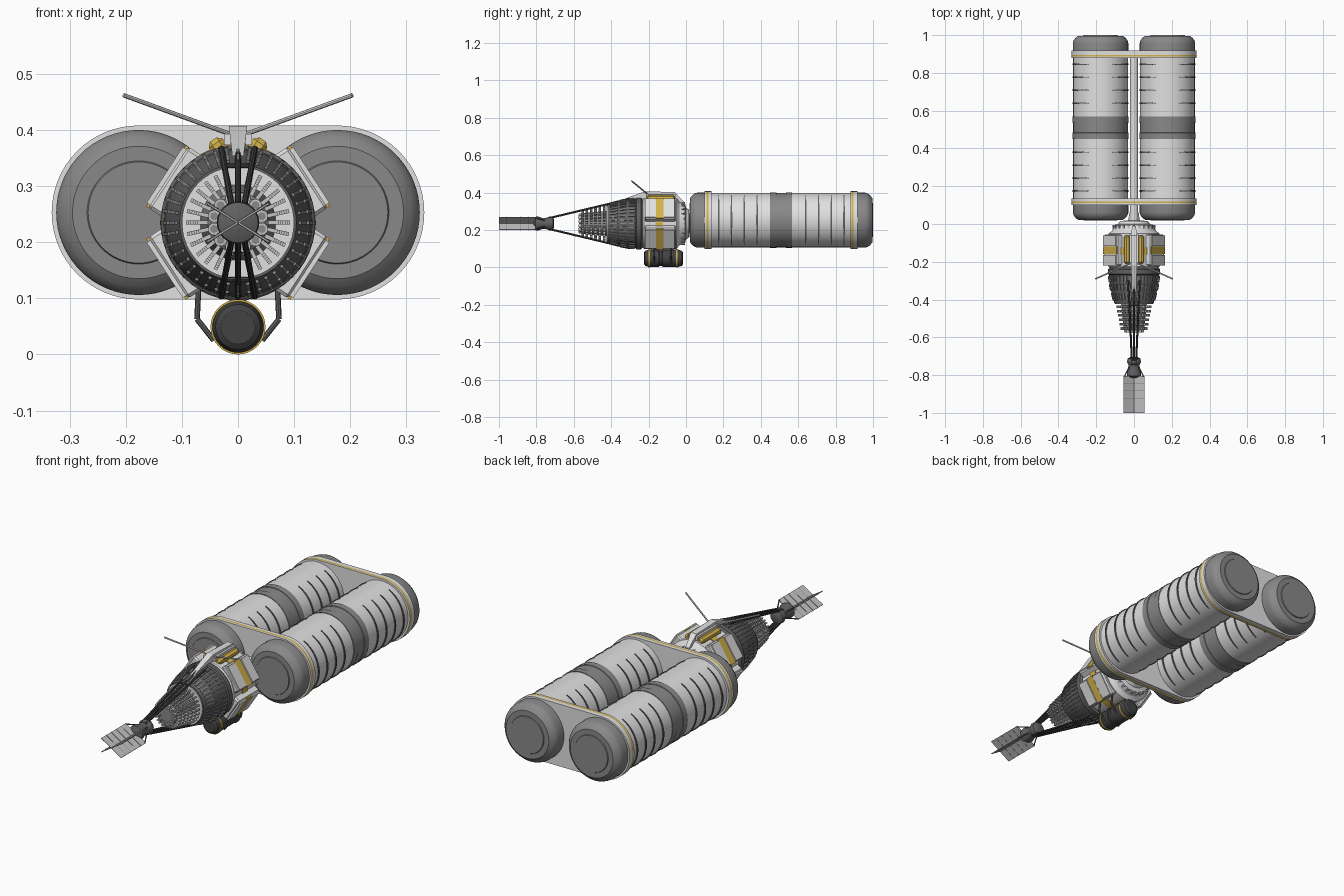
import bpy, bmesh, math
from mathutils import Vector, Matrix
from math import sin, cos, pi, radians

if "Cube" in bpy.data.objects:
    bpy.data.objects.remove(bpy.data.objects["Cube"])

def mat(name, c):
    m = bpy.data.materials.new(name)
    m.diffuse_color = (*c, 1)
    m.use_nodes = True
    m.node_tree.nodes["Principled BSDF"].inputs["Base Color"].default_value = m.diffuse_color
    return m

WHITE = mat("white_paint", (0.75, 0.75, 0.75))
LIGHT = mat("light_grey", (0.55, 0.55, 0.55))
GREY = mat("mid_grey", (0.25, 0.25, 0.25))
DARK = mat("dark_grey", (0.12, 0.12, 0.12))
BLACK = mat("charcoal", (0.055, 0.055, 0.055))
GOLD = mat("gold", (0.66, 0.45, 0.07))
AX = 0.235   # height of the main hull axis
TX, TZ = 0.177, 0.253   # tank axis

def finish(bm, name, mats, smooth=True):
    bmesh.ops.recalc_face_normals(bm, faces=bm.faces)
    me = bpy.data.meshes.new(name)
    bm.to_mesh(me)
    bm.free()
    ob = bpy.data.objects.new(name, me)
    bpy.context.collection.objects.link(ob)
    for m in mats if isinstance(mats, (list, tuple)) else [mats]:
        me.materials.append(m)
    if smooth:
        bpy.ops.object.select_all(action='DESELECT')
        ob.select_set(True)
        bpy.context.view_layer.objects.active = ob
        bpy.ops.object.shade_smooth_by_angle(angle=radians(30))
    return ob

def lathe(name, prof, mats, cx=0, cz=AX, seg=48, rule=None):
    """Spin (y, radius) points round a y-parallel axis; rule(y) picks the material."""
    bm = bmesh.new()
    rings = [[bm.verts.new((cx + r * cos(2*pi*i/seg), y, cz + r * sin(2*pi*i/seg)))
              for i in range(seg)] for y, r in prof]
    for k in range(len(rings) - 1):
        for i in range(seg):
            j = (i + 1) % seg
            f = bm.faces.new((rings[k][i], rings[k][j], rings[k+1][j], rings[k+1][i]))
            if rule:
                f.material_index = rule((prof[k][0] + prof[k+1][0]) / 2)
    for r, y in ((rings[0], prof[0][0]), (rings[-1], prof[-1][0])):
        bm.faces.new(r).material_index = rule(y) if rule else 0
    return finish(bm, name, mats)

def box(bm, size, M):
    bmesh.ops.create_cube(bm, size=1, matrix=M @ Matrix.Diagonal((*size, 1)))

def around(a, r, y, cz=AX):
    """Frame at angle a round the hull: local x points outward, y along the hull."""
    return Matrix.Translation((0, y, cz)) @ Matrix.Rotation(-a, 4, 'Y') @ Matrix.Translation((r, 0, 0))

def rod(bm, p, q, r, seg=8):
    p, q = Vector(p), Vector(q)
    d = q - p
    M = Matrix.Translation((p + q) / 2) @ d.to_track_quat('Z', 'Y').to_matrix().to_4x4()
    bmesh.ops.create_cone(bm, cap_ends=True, segments=seg, radius1=r, radius2=r, depth=d.length, matrix=M)

def at(x, y, z):
    return Matrix.Translation((x, y, z))

# --- twin tanks with grey caps, raised end discs and a grey belt ---
half = [(0.018, 0.09), (0.022, 0.092), (0.022, 0.118), (0.032, 0.132), (0.046, 0.143), (0.06, 0.147), (0.11, 0.147),
        (0.112, 0.145), (0.45, 0.145), (0.45, 0.148), (0.483, 0.148), (0.484, 0.145), (0.50, 0.145)]
prof = half + [(1.018 - y, r) for y, r in reversed(half)]
tank_rule = lambda y: 1 if y < 0.111 or y > 0.907 or 0.449 < y < 0.569 else 0
rib_y = [0.175, 0.243, 0.311, 0.38, 0.64, 0.709, 0.777, 0.845]
for s, side in ((-1, "left"), (1, "right")):
    lathe(side + "_tank", prof, [WHITE, GREY], s * TX, TZ, 64, tank_rule)
    # dark rib arcs on the inner and outer flanks, tapering to their ends
    bm = bmesh.new()
    for y in rib_y:
        for base in (0, pi):
            prev = None
            for i in range(17):
                t = i / 8 - 1
                a = base + radians(64) * t
                w = 0.0045 * (1 - 0.7 * t * t)
                ring = [bm.verts.new((s * TX + r * cos(a), y + dy, TZ + r * sin(a)))
                        for r, dy in ((0.142, -w), (0.149, -w), (0.149, w), (0.142, w))]
                if prev:
                    for k in range(4):
                        bm.faces.new((prev[k], prev[(k+1) % 4], ring[(k+1) % 4], ring[k]))
                else:
                    bm.faces.new(ring)
                prev = ring
            bm.faces.new(prev)
    finish(bm, side + "_tank_ribs", DARK)

# --- stadium-shaped frames tying the tanks together ---
def stadium(name, y0, y1, r, m):
    bm = bmesh.new()
    pts = [(s * TX + r * cos(a), TZ + r * sin(a)) for s, o in ((1, -pi/2), (-1, pi/2))
           for a in (o + pi * i / 32 for i in range(33))]
    f = bm.faces.new([bm.verts.new((x, y0, z)) for x, z in pts])
    ext = bmesh.ops.extrude_face_region(bm, geom=[f])
    bmesh.ops.translate(bm, vec=(0, y1 - y0, 0), verts=[v for v in ext["geom"] if isinstance(v, bmesh.types.BMVert)])
    finish(bm, name, m)
# each frame is two white slabs with a flush gold layer between them
for end, cuts in (("front", (0.10, 0.110, 0.120, 0.136)), ("rear", (0.88, 0.886, 0.896, 0.918))):
    for k, (part, m) in enumerate((("frame_fore", WHITE), ("frame_stripe", GOLD), ("frame_aft", WHITE))):
        stadium(f"{end}_{part}", cuts[k], cuts[k+1], 0.155, m)
lathe("spine", [(0.0, 0.022), (0.9, 0.022)], WHITE, 0, 0.25, 24)

# --- hull module ---
lathe("hull", [(-0.24, 0.12), (-0.225, 0.135), (-0.05, 0.135), (-0.035, 0.115), (-0.005, 0.105), (0.0, 0.085),
               (0.015, 0.075), (0.02, 0.03), (0.06, 0.025)], WHITE)
lathe("hull_gold_band", [(-0.162, 0.134), (-0.162, 0.139), (-0.124, 0.139), (-0.124, 0.134)], GOLD)
bm = bmesh.new()
for i in range(24):
    box(bm, (0.012, 0.02, 0.01), around(2*pi*i/24, 0.108, -0.015))
finish(bm, "docking_ring_lugs", LIGHT, False)

# --- four angled equipment bays with gold stripes ---
bays, pads, stripes = bmesh.new(), bmesh.new(), bmesh.new()
for a in (33, 147, 213, 327):
    a = radians(a)
    box(bays, (0.05, 0.165, 0.13), around(a, 0.125, -0.138))
    for y in (-0.191, -0.089):
        box(pads, (0.008, 0.055, 0.118), around(a, 0.152, y))
    box(stripes, (0.006, 0.04, 0.13), around(a, 0.150, -0.14))
bmesh.ops.bevel(bays, geom=bays.edges[:], offset=0.006, segments=1, affect='EDGES')
finish(bays, "equipment_bays", WHITE, False)
finish(pads, "bay_panels", WHITE, False)
finish(stripes, "bay_stripes", GOLD, False)

# --- crest, gold boxes and antennas on top ---
bm = bmesh.new()
for s in (-1, 1):
    box(bm, (0.03, 0.15, 0.036), at(s * 0.034, -0.135, 0.368) @ Matrix.Rotation(s * 0.6, 4, 'Y'))
bmesh.ops.bevel(bm, geom=bm.edges[:], offset=0.008, segments=1, affect='EDGES')
finish(bm, "top_gold_boxes", GOLD, False)
bm = bmesh.new()
for s in (-1, 1):
    box(bm, (0.012, 0.16, 0.02), at(s * 0.019, -0.135, 0.383))
finish(bm, "top_box_rails", WHITE, False)
bm = bmesh.new()
side = [(-0.37, 0.335), (-0.37, 0.35), (-0.29, 0.382), (-0.22, 0.407), (-0.06, 0.403), (-0.01, 0.35), (-0.01, 0.33)]
for s in (-1, 1):
    bm.faces.new([bm.verts.new((s * (0.009 + 0.12 * max(0, z - 0.345)), y, z)) for y, z in side])
bmesh.ops.bridge_loops(bm, edges=bm.edges[:])
finish(bm, "top_crest", WHITE, False)
bm = bmesh.new()
for s in (-1, 1):
    rod(bm, (s * 0.012, -0.205, 0.392), (s * 0.204, -0.29, 0.462), 0.004)
finish(bm, "antennas", WHITE)

# --- ribbed engine shroud ---
lathe("engine_shroud", [(-0.23, 0.125), (-0.24, 0.138), (-0.265, 0.138), (-0.27, 0.132), (-0.31, 0.13),
                        (-0.36, 0.12), (-0.42, 0.104), (-0.42, 0.098)], DARK)
bm = bmesh.new()
for y, r, ln, tilt in ((-0.29, 0.132, 0.032, 0.05), (-0.335, 0.126, 0.034, 0.2), (-0.385, 0.1135, 0.042, 0.26)):
    for i in range(40):
        box(bm, (0.009, ln, 0.006), around(2*pi*i/40, r, y) @ Matrix.Rotation(-tilt, 4, 'Z'))
finish(bm, "shroud_ribs", GREY, False)
lathe("engine_face", [(-0.424, 0.1), (-0.415, 0.1)], WHITE)

# --- reactor core with rows of radial cooling bars ---
lathe("reactor_core", [(-0.565, 0.048), (-0.56, 0.054), (-0.42, 0.068)], GREY, seg=32)
bm = bmesh.new()
for k in range(6):
    for i in range(28):
        box(bm, (0.024, 0.014, 0.007), around(2*pi*i/28, 0.081 - 0.0042 * k, -0.438 - 0.023 * k))
finish(bm, "cooling_bars", LIGHT, False)
rims, holes = bmesh.new(), bmesh.new()
for i in range(12):
    x, z = 0.044 * cos(pi*(i+.5)/6), AX + 0.044 * sin(pi*(i+.5)/6)
    rod(rims, (x, -0.572, z), (x, -0.55, z), 0.011, 16)
    rod(holes, (x, -0.574, z), (x, -0.57, z), 0.007, 16)
finish(rims, "fuel_channel_rims", LIGHT)
finish(holes, "fuel_channel_holes", GREY)

# --- struts out to the nose unit ---
bm = bmesh.new()
for s in (-1, 1):
    for x in (-0.03, 0, 0.03):
        rod(bm, (x, -0.30, AX + s * 0.132), (x * 0.35, -0.745, AX + s * 0.026), 0.0055)
    rod(bm, (-0.024, -0.43, AX + s * 0.101), (0.024, -0.43, AX + s * 0.101), 0.004)
finish(bm, "nose_struts", BLACK)
lathe("nose_unit", [(-0.815, 0.015), (-0.805, 0.036), (-0.79, 0.038), (-0.765, 0.028), (-0.745, 0.03),
                    (-0.73, 0.037), (-0.712, 0.034), (-0.705, 0.02)], DARK, seg=24)

# --- crossed radiator fins ---
fins, seams, arms = bmesh.new(), bmesh.new(), bmesh.new()
for a in (32, 148, 212, 328):
    a = radians(a)
    box(fins, (0.064, 0.195, 0.003), around(a, 0.033, -0.9025))
    for k in range(1, 5):
        box(seams, (0.064, 0.002, 0.005), around(a, 0.033, -1.0 + 0.039 * k))
    c, s = cos(a), sin(a)
    rod(arms, (0.03 * c, -0.755, AX + 0.03 * s), (0.062 * c, -0.81, AX + 0.062 * s), 0.003)
finish(fins, "radiator_fins", LIGHT, False)
finish(seams, "radiator_seams", GREY, False)
finish(arms, "radiator_arms", DARK)

# --- belly pod with gold bands and side brackets ---
PZ = 0.049
lathe("belly_pod", [(-0.225, 0.03), (-0.218, 0.04), (-0.2, 0.046), (-0.145, 0.046), (-0.143, 0.041), (-0.127, 0.041),
                    (-0.125, 0.046), (-0.04, 0.046), (-0.022, 0.04), (-0.015, 0.03)], BLACK, 0, PZ, 32)
for n, y in (("front", -0.197), ("rear", -0.05)):
    lathe(f"pod_{n}_band", [(y - 0.004, 0.044), (y - 0.004, 0.049), (y + 0.004, 0.049), (y + 0.004, 0.044)], GOLD, 0, PZ, 32)
bm = bmesh.new()
for s in (-1, 1):
    for y in (-0.17, -0.08):
        path = [(0.07, 0.125), (0.073, 0.063), (0.043, 0.025)]
        for (x0, z0), (x1, z1) in zip(path, path[1:]):
            rod(bm, (s * x0, y, z0), (s * x1, y, z1), 0.005)
box(bm, (0.03, 0.12, 0.03), at(0, -0.125, 0.1))
finish(bm, "pod_brackets", DARK)
